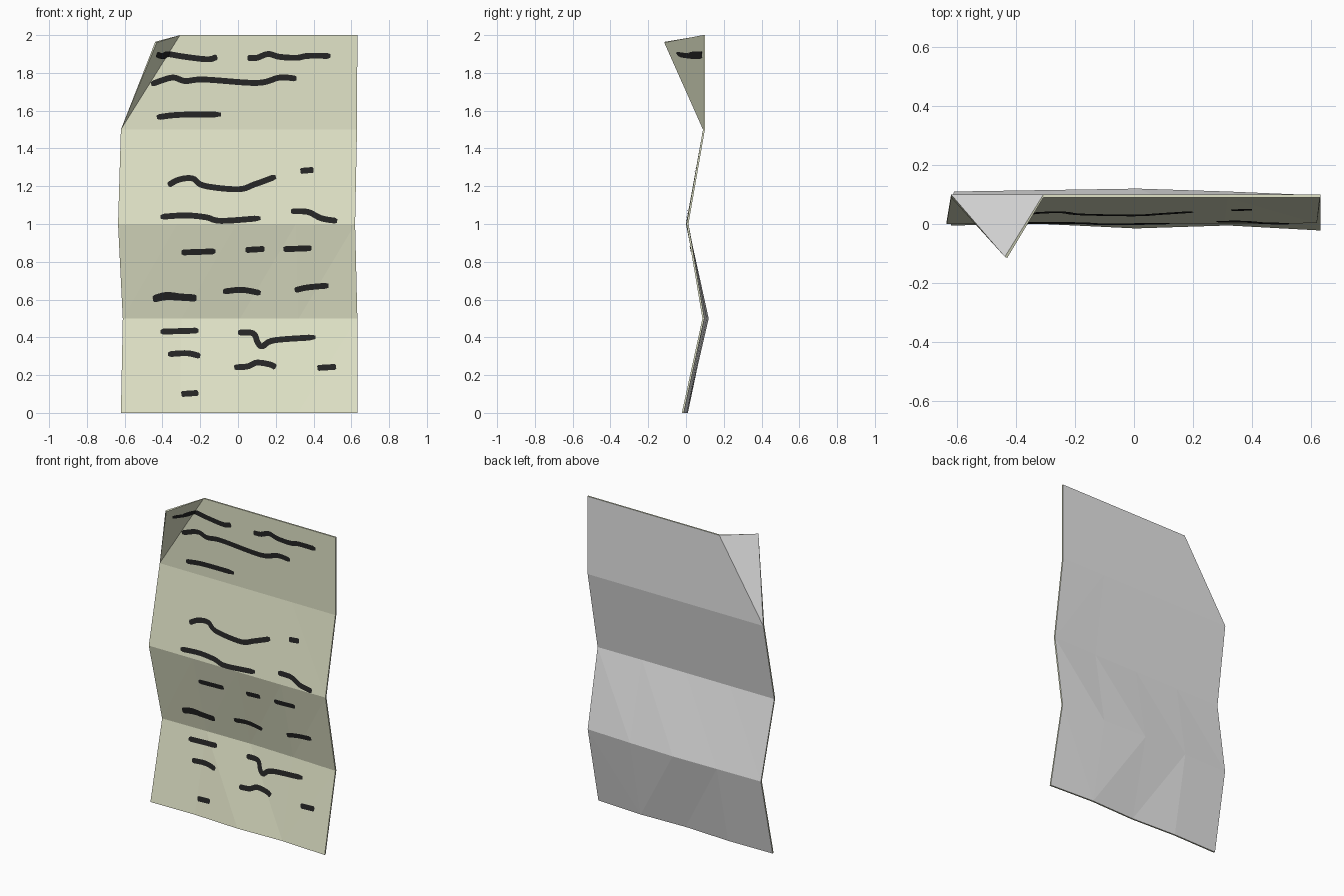
import bpy, bmesh
from mathutils import Vector
from mathutils.bvhtree import BVHTree

if "Cube" in bpy.data.objects:
    bpy.data.objects.remove(bpy.data.objects["Cube"])


def material(name, rgb):
    m = bpy.data.materials.new(name)
    m.diffuse_color = (*rgb, 1)
    m.use_nodes = True
    m.node_tree.nodes["Principled BSDF"].inputs["Base Color"].default_value = m.diffuse_color
    return m


PAPER = material("cream_paper", (0.76, 0.78, 0.58))
BACK = material("pale_grey_back", (0.8, 0.8, 0.8))
INK = material("black_ink", (0.018, 0.018, 0.018))
THICK = 0.01


def add_object(name, bm, mats):
    me = bpy.data.meshes.new(name)
    bm.to_mesh(me)
    bm.free()
    for m in mats:
        me.materials.append(m)
    ob = bpy.data.objects.new(name, me)
    bpy.context.collection.objects.link(ob)
    return ob


# Creased sheet: each row is height, left x, right x, then depth of five columns
rows = [
    (0.0, -0.62, 0.632, (-0.005, 0.0, -0.015, -0.005, -0.022)),
    (0.5, -0.61, 0.632, (0.10, 0.105, 0.11, 0.10, 0.087)),
    (1.0, -0.635, 0.62, (0.0, 0.0, 0.0, 0.0, 0.003)),
    (1.5, -0.62, 0.63, (0.09,) * 5),
    (2.0, -0.62, 0.632, (0.09,) * 5),
]
bm = bmesh.new()
grid = [[bm.verts.new((x0 + (x1 - x0) * i / 4, y, z)) for i, y in enumerate(ys)]
        for z, x0, x1, ys in rows]
grid[4][0].co = (-0.43, -0.115, 1.96)          # dog-eared corner
for r in range(4):
    for c in range(4):
        a, b, d, e = grid[r][c], grid[r][c + 1], grid[r + 1][c + 1], grid[r + 1][c]
        if (r, c) == (3, 0):                   # diagonal fold line
            bm.faces.new((a, b, d))
            bm.faces.new((a, d, e))
        else:
            bm.faces.new((a, b, d, e))
bmesh.ops.triangulate(bm, faces=[f for f in bm.faces if len(f.verts) > 3])
bm.normal_update()
surface = BVHTree.FromBMesh(bm)

# Grey back skin and cream rim give the sheet its thickness
front = list(bm.faces)
rim = [e for e in bm.edges if e.is_boundary]
behind = {}
for v in list(bm.verts):
    n = v.normal.copy()
    if v is not grid[4][0]:
        n = Vector((0, -1, 0))
    behind[v] = bm.verts.new(v.co - n * THICK)
for f in front:
    bm.faces.new([behind[v] for v in reversed(f.verts)]).material_index = 1
for e in rim:
    loop = e.link_loops[0]
    a, b = loop.vert, loop.link_loop_next.vert
    bm.faces.new((b, a, behind[a], behind[b]))
add_object("paper_sheet", bm, [PAPER, BACK])


def on_paper(x, z):
    hit, n, _, _ = surface.ray_cast(Vector((x, -1, z)), Vector((0, 1, 0)))
    return hit + n * 0.004


def smooth_path(pts, steps=7):
    p = [Vector(q) for q in pts]
    p = [2 * p[0] - p[1]] + p + [2 * p[-1] - p[-2]]
    out = []
    for a, b, c, d in zip(p, p[1:], p[2:], p[3:]):
        for k in range(steps):
            t = k / steps
            out.append(0.5 * (2 * b + (c - a) * t + (2 * a - 5 * b + 4 * c - d) * t ** 2
                              + (3 * b - a - 3 * c + d) * t ** 3))
    return out + [p[-2]]


def stroke(bm, pts, width=0.031):
    """Thin ink ribbon laid on the paper along (x, z) points."""
    path = smooth_path(pts)
    last = len(path) - 1
    pairs = []
    for i, p in enumerate(path):
        t = (path[min(i + 1, last)] - path[max(i - 1, 0)]).normalized()
        w = width / 2 * (0.6 if i in (0, last) else 1)
        n = Vector((-t.y, t.x)) * w
        pairs.append([bm.verts.new(on_paper(*(p + s * n))) for s in (-1, 1)])
    for (a, b), (c, d) in zip(pairs, pairs[1:]):
        bm.faces.new((a, c, d, b))


def writing(name, strokes, dashes=()):
    bm = bmesh.new()
    for s in strokes:
        stroke(bm, s)
    for x0, x1, z in dashes:                   # short nearly level marks
        stroke(bm, [(x0, z - 0.003), ((x0 + x1) / 2, z), (x1, z + 0.003)])
    add_object(name, bm, [INK])


# Scribbled lines, one object for each folded panel
writing("top_panel_writing", [
    [(-0.435, 1.9), (-0.40, 1.89), (-0.375, 1.9), (-0.28, 1.885), (-0.16, 1.872), (-0.11, 1.885)],
    [(0.05, 1.878), (0.1, 1.88), (0.16, 1.9), (0.22, 1.885), (0.31, 1.88), (0.37, 1.89), (0.49, 1.89)],
    [(-0.46, 1.74), (-0.35, 1.775), (-0.28, 1.757), (-0.18, 1.765), (0.1, 1.747), (0.22, 1.775), (0.31, 1.77)],
    [(-0.43, 1.565), (-0.31, 1.578), (-0.09, 1.58)],
])
writing("upper_panel_writing", [
    [(-0.37, 1.205), (-0.31, 1.235), (-0.24, 1.24), (-0.18, 1.202), (0, 1.183), (0.09, 1.21), (0.2, 1.25)],
    [(-0.41, 1.037), (-0.28, 1.045), (-0.17, 1.035), (-0.09, 1.016), (0.12, 1.03)],
    [(0.28, 1.067), (0.37, 1.063), (0.44, 1.03), (0.525, 1.015)],
], [(0.33, 0.4, 1.283)])
writing("middle_panel_writing", [
    [(-0.45, 0.607), (-0.38, 0.625), (-0.3, 0.617), (-0.22, 0.612)],
    [(-0.45, 0.6), (-0.38, 0.613), (-0.3, 0.61), (-0.22, 0.605)],
    [(-0.08, 0.643), (0.02, 0.652), (0.12, 0.635)],
    [(0.3, 0.65), (0.37, 0.665), (0.48, 0.675)],
], [(-0.3, -0.12, 0.853), (0.04, 0.14, 0.866), (0.24, 0.39, 0.87)])
writing("bottom_panel_writing", [
    [(0, 0.425), (0.08, 0.42), (0.105, 0.37), (0.13, 0.352), (0.19, 0.383), (0.41, 0.4)],
    [(-0.37, 0.31), (-0.27, 0.315), (-0.2, 0.3)],
    [(-0.02, 0.24), (0.05, 0.245), (0.1, 0.265), (0.17, 0.255), (0.2, 0.24)],
], [(-0.41, -0.21, 0.432), (0.42, 0.52, 0.24), (-0.3, -0.21, 0.102)])
